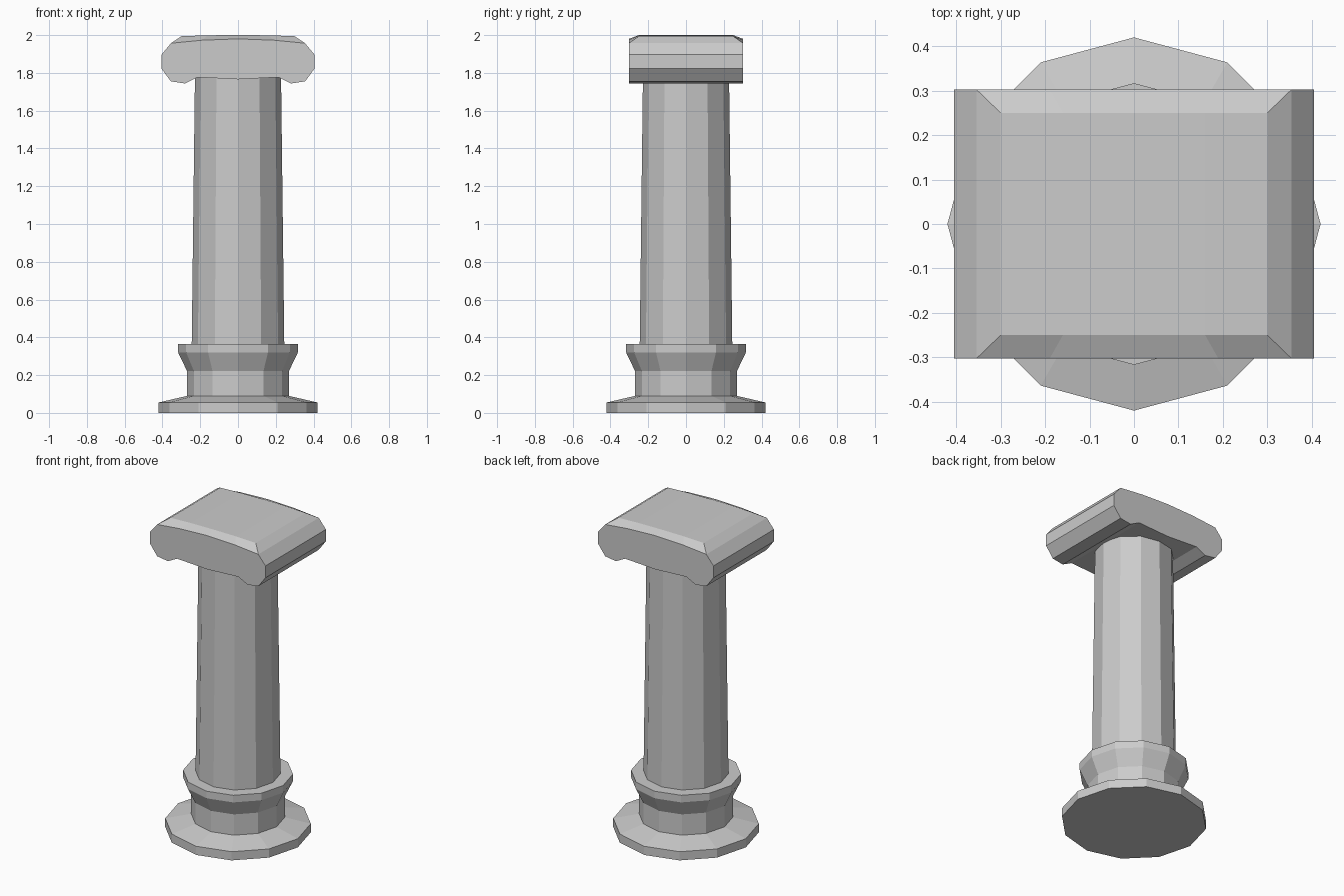
import bpy
from math import sin, cos, pi

if "Cube" in bpy.data.objects:
    bpy.data.objects.remove(bpy.data.objects["Cube"])

SIDES = 12


def make_object(name, verts, faces):
    mesh = bpy.data.meshes.new(name)
    mesh.from_pydata(verts, [], faces)
    mesh.validate()
    obj = bpy.data.objects.new(name, mesh)
    bpy.context.collection.objects.link(obj)
    return obj


def lathe(name, profile, cap_bottom=False):
    """Revolve (radius, z) points into a flat-sided solid."""
    verts = [(r * cos(2 * pi * i / SIDES), r * sin(2 * pi * i / SIDES), z)
             for r, z in profile for i in range(SIDES)]
    faces = []
    for k in range(len(profile) - 1):
        for i in range(SIDES):
            j = (i + 1) % SIDES
            a, b = k * SIDES, (k + 1) * SIDES
            faces.append((a + i, a + j, b + j, b + i))
    if cap_bottom:
        faces.append(tuple(reversed(range(SIDES))))
    return make_object(name, verts, faces)


# Base: foot disc, neck and flared collar
lathe("column_base", [(0.42, 0), (0.42, 0.055), (0.27, 0.09), (0.27, 0.222),
                      (0.317, 0.32), (0.317, 0.365), (0.245, 0.365)], True)

# Tapered shaft, running up to the underside of the capital
lathe("column_shaft", [(0.245, 0.365), (0.228, 1.777)])

# Capital: scroll outline, counter-clockwise seen from the front
under = [(0.215, 1.777), (0.28, 1.744), (0.355, 1.755), (0.405, 1.822),
         (0.405, 1.897)]
top = [(0.355, 1.957), (0.19, 1.973), (0, 1.98), (-0.19, 1.973), (-0.355, 1.957)]
outline = [(0, 1.766)] + under + top + [(-x, z) for x, z in reversed(under)]
n = len(outline)
first = 1 + len(under)            # index of the first top point
last = first + len(top) - 1

# Raised, inset top panel
panel = [(0.3, 1.994), (0.16, 1.999), (0, 2.0), (-0.16, 1.999), (-0.3, 1.994)]
m = len(panel)
verts = [(x, -0.303, z) for x, z in outline] + [(x, 0.303, z) for x, z in outline]
verts += [(x, -0.25, z) for x, z in panel] + [(x, 0.25, z) for x, z in panel]
pf, pb = 2 * n, 2 * n + m

faces = [tuple(range(n)), tuple(reversed(range(n, 2 * n)))]
for i in range(n):
    if not first <= i < last:
        j = (i + 1) % n
        faces.append((i, n + i, n + j, j))
for k in range(m - 1):
    f = first + k
    faces.append((f, pf + k, pf + k + 1, f + 1))
    faces.append((pf + k, pb + k, pb + k + 1, pf + k + 1))
    faces.append((pb + k, n + f, n + f + 1, pb + k + 1))
faces.append((first, n + first, pb, pf))
faces.append((n + last, last, pf + m - 1, pb + m - 1))
make_object("capital", verts, faces)
